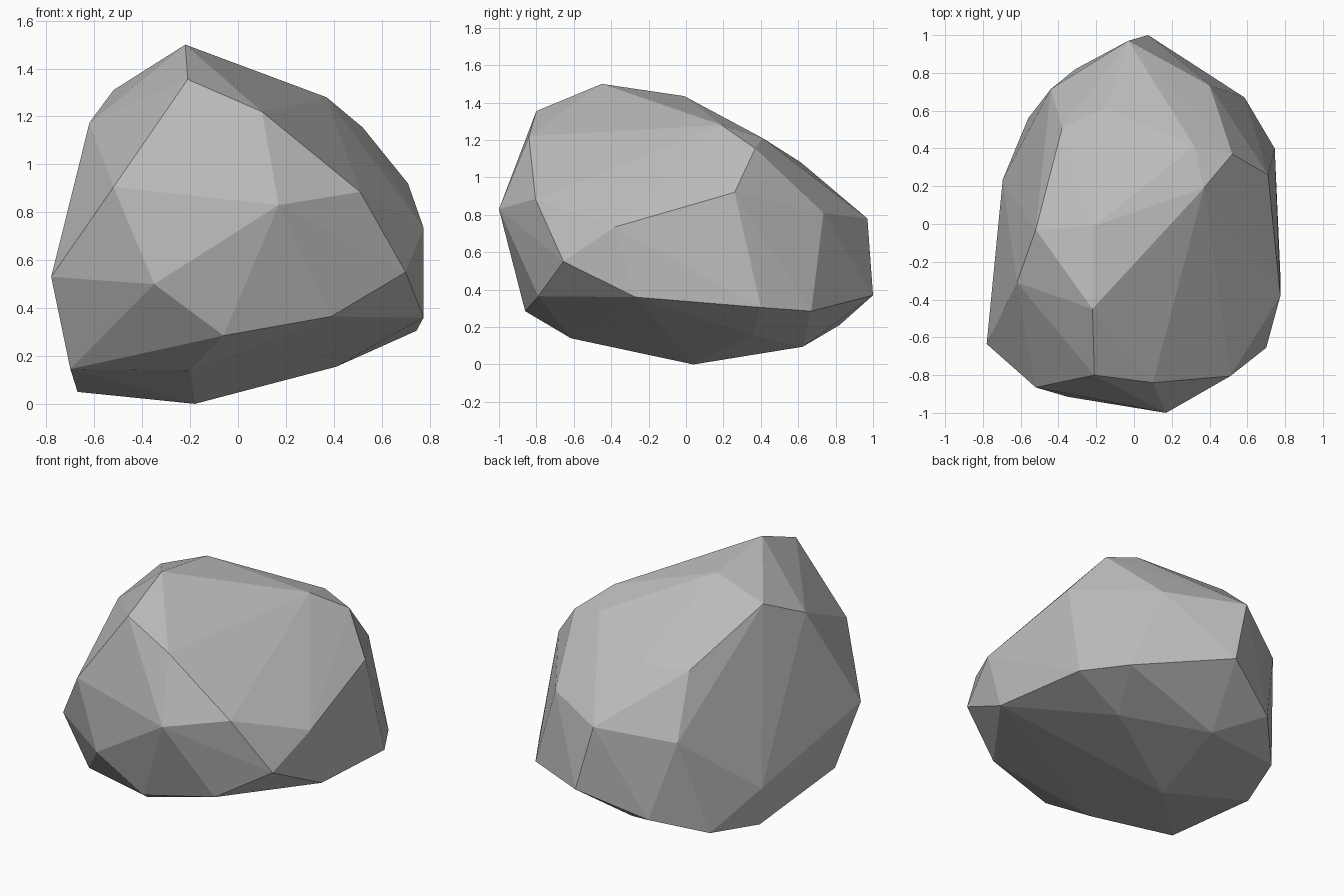
import bpy
import bmesh

# Remove the default cube
default_cube = bpy.data.objects.get("Cube")
if default_cube:
    bpy.data.objects.remove(default_cube, do_unlink=True)


def make_material(name, colour):
    """Plain flat material shown the same in the viewport and in a render."""
    material = bpy.data.materials.new(name)
    material.use_nodes = True
    material.diffuse_color = colour
    shader = material.node_tree.nodes["Principled BSDF"]
    shader.inputs["Base Color"].default_value = colour
    shader.inputs["Roughness"].default_value = 0.9
    return material


def make_hull(name, corner_groups, material):
    """Wrap a faceted, flat-shaded skin around groups of corner points."""
    bm = bmesh.new()
    for group in corner_groups:
        for x, y, z in group:
            bm.verts.new((x / 100, y / 100, z / 100))
    hull = bmesh.ops.convex_hull(bm, input=bm.verts[:])
    loose = [v for v in hull["geom_interior"] if isinstance(v, bmesh.types.BMVert)]
    bmesh.ops.delete(bm, geom=loose, context="VERTS")
    bmesh.ops.recalc_face_normals(bm, faces=bm.faces[:])
    for face in bm.faces:
        face.smooth = False
    mesh = bpy.data.meshes.new(name)
    bm.to_mesh(mesh)
    bm.free()
    mesh.materials.append(material)
    rock = bpy.data.objects.new(name, mesh)
    bpy.context.scene.collection.objects.link(rock)
    return rock


# Corner points of the boulder in hundredths of a unit, in bands from top to base
crown = [(-22, -45, 150), (-21, -1, 143.5), (-21, -80, 135.5), (-52, -3, 131),
         (37, 19, 128), (10, -84, 122), (32, 41, 121), (-62, -31, 117.5)]
shoulder = [(52, 37, 115.5), (-15, 61.5, 108), (-38, 51, 105.5), (71, 26, 92),
            (-52, -86.5, 90.5), (51, -80.5, 88.5), (17, -100, 83), (40, 73.5, 81)]
girdle = [(-3, 97, 78), (77.5, -38, 73.5), (-44, 71.5, 69), (70, -65.5, 55),
          (-78, -63.5, 53), (-35, -91.5, 50), (7.5, 100, 37), (77.5, -27, 36)]
skirt = [(39, -79, 36.5), (74.5, 40, 30.5), (-69.5, 23.5, 29),
         (-6, -86, 28.5), (58.5, 67, 28.5), (-31, 82, 21)]
base = [(41, 35.5, 15.5), (-70, -49, 14.5), (-20, -61.5, 14), (-6, 62.5, 9.5),
        (-56, 56, 9.5), (-67, 22, 5), (-18, 4, 0)]

stone_grey = make_material("stone grey", (0.5, 0.5, 0.5, 1.0))
make_hull("boulder", [crown, shoulder, girdle, skirt, base], stone_grey)
